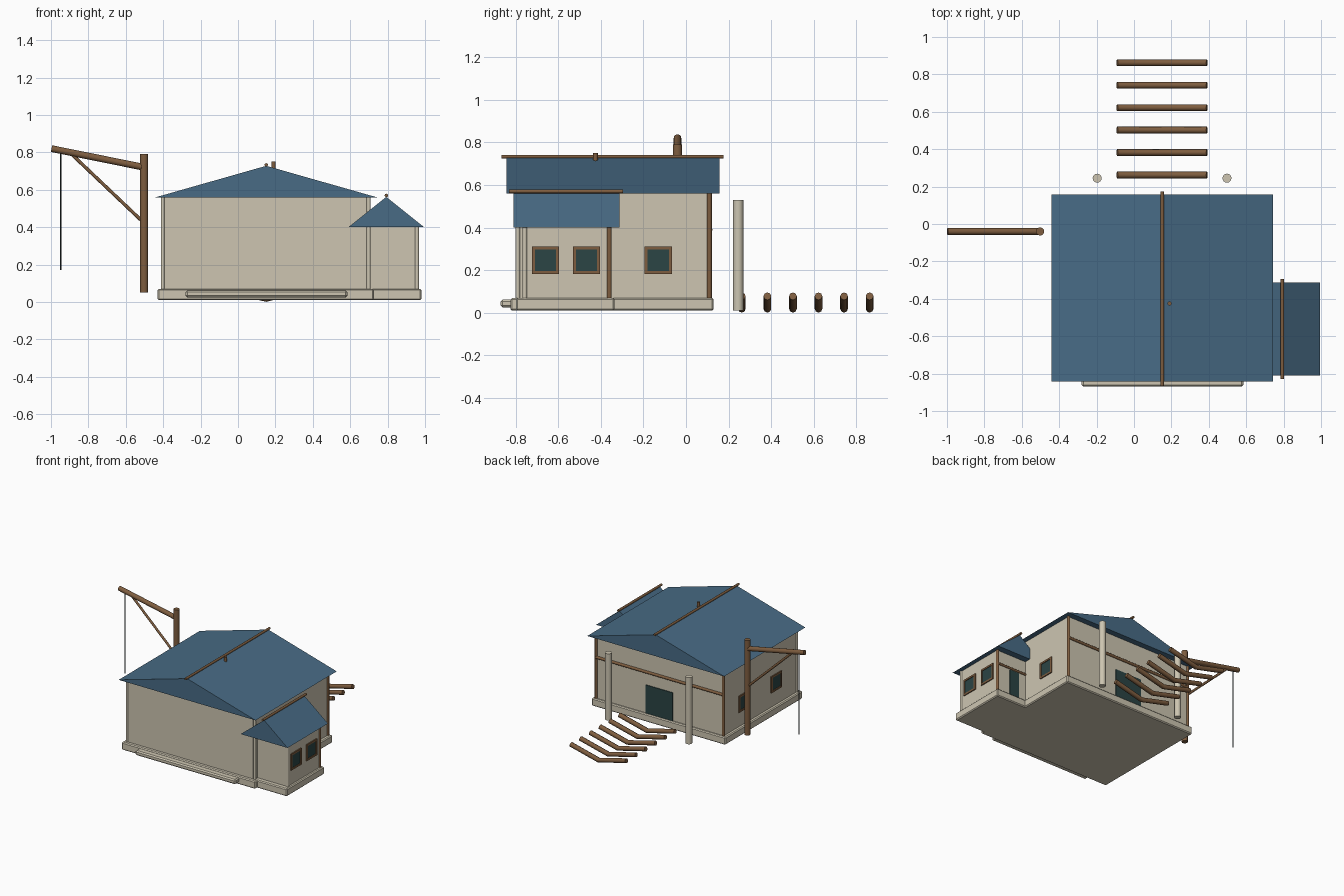
import bpy, bmesh, math
from mathutils import Vector

cube = bpy.data.objects.get("Cube")
if cube:
    bpy.data.objects.remove(cube)


def material(name, rgb):
    m = bpy.data.materials.new(name)
    m.use_nodes = True
    m.diffuse_color = (*rgb, 1)
    m.node_tree.nodes["Principled BSDF"].inputs["Base Color"].default_value = (*rgb, 1)
    return m


PLASTER = material("beige plaster", (0.61, 0.56, 0.44))
TILES = material("blue roof", (0.065, 0.148, 0.235))
WOOD = material("brown wood", (0.21, 0.11, 0.05))
GLASS = material("dark teal panel", (0.024, 0.058, 0.058))
ROPE = material("dark rope", (0.02, 0.03, 0.03))


def finish(name, bm, mat):
    bmesh.ops.recalc_face_normals(bm, faces=bm.faces)
    me = bpy.data.meshes.new(name)
    bm.to_mesh(me)
    bm.free()
    me.materials.append(mat)
    ob = bpy.data.objects.new(name, me)
    bpy.context.collection.objects.link(ob)
    return ob


def box(name, x, y, z, mat, bevel=0):
    """Box from (min, max) ranges."""
    bm = bmesh.new()
    bmesh.ops.create_cube(bm, size=1)
    for v in bm.verts:
        v.co = [r[0] if c < 0 else r[1] for c, r in zip(v.co, (x, y, z))]
    ob = finish(name, bm, mat)
    if bevel:
        mod = ob.modifiers.new("chamfer", "BEVEL")
        mod.width, mod.segments = bevel, 1
    return ob


def pole(name, a, b, r, mat=WOOD, sides=12):
    a, b = Vector(a), Vector(b)
    bm = bmesh.new()
    bmesh.ops.create_cone(bm, cap_ends=True, segments=sides, radius1=r,
                          radius2=r, depth=(b - a).length)
    ob = finish(name, bm, mat)
    for p in ob.data.polygons:
        p.use_smooth = len(p.vertices) == 4
    ob.location = (a + b) / 2
    ob.rotation_euler = (b - a).to_track_quat("Z", "Y").to_euler()
    return ob


def gable_roof(name, x, y, eave, ridge):
    bm = bmesh.new()
    profile = [(x[0], eave), (x[1], eave), (sum(x) / 2, ridge)]
    face = bm.faces.new([bm.verts.new((px, y[0], pz)) for px, pz in profile])
    new = bmesh.ops.extrude_face_region(bm, geom=[face])["geom"]
    bmesh.ops.translate(bm, vec=(0, y[1] - y[0], 0),
                        verts=[g for g in new if isinstance(g, bmesh.types.BMVert)])
    return finish(name, bm, TILES)


def window(name, x, side, y, z=0.247, glass=0.05, rim=0.014):
    """Framed square window on a wall facing +x or -x."""
    out = sorted((x - side * 0.01, x + side * 0.008))
    pane = sorted((x - side * 0.01, x + side * 0.003))
    box(name + "_pane", pane, (y - glass, y + glass), (z - glass, z + glass), GLASS)
    o = glass + rim
    for s, label in ((-1, "low"), (1, "high")):
        edge = sorted((s * glass, s * o))
        box(f"{name}_{label}_rail", out, (y - o, y + o), [z + e for e in edge], WOOD)
        box(f"{name}_{label}_jamb", out, [y + e for e in edge], (z - glass, z + glass), WOOD)


# Foundation and walls
box("main_base", (-0.43, 0.725), (-0.823, 0.13), (0.01, 0.07), PLASTER, 0.007)
box("wing_base", (0.6, 0.98), (-0.797, -0.335), (0.01, 0.07), PLASTER, 0.007)
box("front_step", (-0.28, 0.585), (-0.87, -0.80), (0.025, 0.062), PLASTER, 0.009)
box("main_walls", (-0.405, 0.70), (-0.795, 0.112), (0.06, 0.565), PLASTER)
box("wing_walls", (0.65, 0.96), (-0.76, -0.362), (0.06, 0.405), PLASTER)

# Roofs with ridge poles
gable_roof("main_roof", (-0.44, 0.742), (-0.843, 0.158), 0.56, 0.728)
gable_roof("wing_roof", (0.59, 0.995), (-0.81, -0.312), 0.40, 0.562)
pole("main_ridge_pole", (0.151, -0.865, 0.733), (0.151, 0.175, 0.733), 0.009)
pole("wing_ridge_pole", (0.793, -0.83, 0.57), (0.793, -0.295, 0.57), 0.009)
pole("roof_peg", (0.19, -0.425, 0.69), (0.19, -0.425, 0.75), 0.011)

# Corner posts: plaster at the front, wood at the back
for label, x, y, top, mat in (
        ("front_right", -0.402, -0.79, 0.56, PLASTER),
        ("front_left", 0.698, -0.79, 0.56, PLASTER),
        ("wing_front", 0.957, -0.757, 0.4, PLASTER),
        ("back_right", -0.402, 0.11, 0.56, WOOD),
        ("back_left", 0.698, 0.11, 0.56, WOOD),
        ("wing_back", 0.957, -0.36, 0.4, WOOD)):
    pole(label + "_corner_post", (x, y, 0.065), (x, y, top), 0.011, mat)

# Back wall beams and doors
pole("back_beam", (-0.402, 0.113, 0.39), (0.698, 0.113, 0.39), 0.011)
pole("wing_back_beam", (0.70, -0.36, 0.295), (0.957, -0.36, 0.295), 0.009)
box("back_door", (0.035, 0.265), (0.10, 0.118), (0.07, 0.29), GLASS)
box("wing_door", (0.765, 0.845), (-0.37, -0.356), (0.07, 0.28), GLASS)

# Windows
for i, (x, side, y) in enumerate(((0.96, 1, -0.66), (0.96, 1, -0.467), (0.70, 1, -0.13),
                                  (-0.405, -1, -0.13), (-0.405, -1, -0.53))):
    window(f"window_{i + 1}", x, side, y)

# Freestanding back pillars
for label, x in (("right", -0.197), ("left", 0.497)):
    pole(label + "_back_pillar", (x, 0.245, 0.01), (x, 0.245, 0.53), 0.024, PLASTER, 16)

# Sagging path logs behind the house
for i in range(6):
    y = 0.262 + i * 0.12
    cu = bpy.data.curves.new("path_log", "CURVE")
    cu.dimensions = "3D"
    cu.bevel_depth, cu.bevel_resolution, cu.use_fill_caps = 0.018, 2, True
    sp = cu.splines.new("POLY")
    sp.points.add(2)
    for p, (x, z) in zip(sp.points, ((-0.09, 0.078), (0.15, 0.019), (0.39, 0.078))):
        p.co = (x, y, z, 1)
    cu.materials.append(WOOD)
    bpy.context.collection.objects.link(bpy.data.objects.new(f"path_log_{i + 1}", cu))

# Crane
Y = -0.04
pole("crane_post", (-0.502, Y, 0.05), (-0.502, Y, 0.79), 0.022)
pole("crane_arm", (-0.502, Y, 0.72), (-0.997, Y, 0.82), 0.018)
pole("crane_brace", (-0.505, Y, 0.425), (-0.9, Y, 0.80), 0.009)
pole("crane_rope", (-0.948, Y, 0.81), (-0.948, Y, 0.17), 0.004, ROPE, 6)
